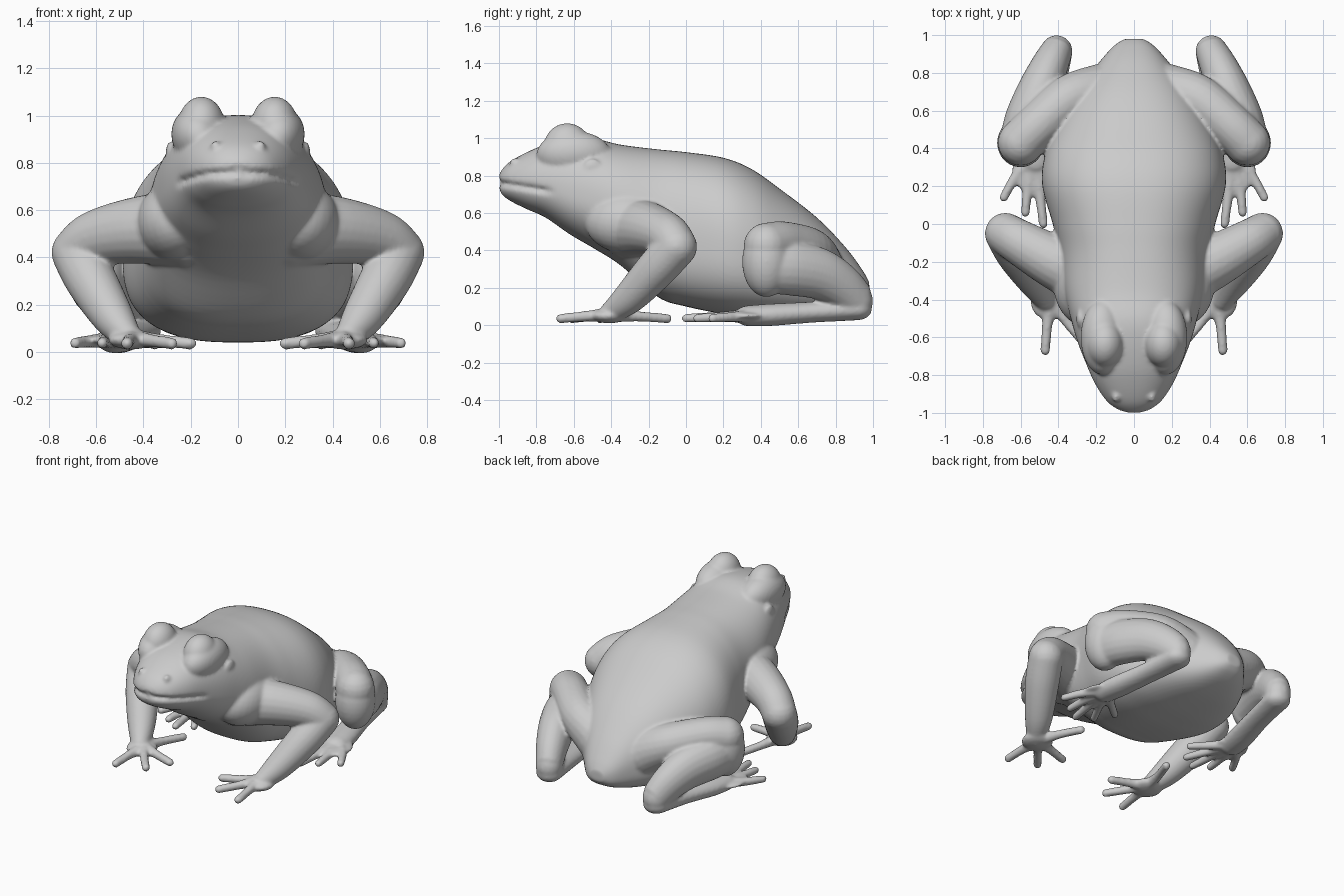
import bpy, bmesh, math
from mathutils import Vector, Matrix

if "Cube" in bpy.data.objects:
    bpy.data.objects.remove(bpy.data.objects["Cube"])

bm = bmesh.new()


def spline(rows, n):
    """Catmull-Rom samples through rows of numbers, n steps per span."""
    out, last = [], len(rows) - 1
    for i in range(last):
        a, b, c, d = (rows[max(0, min(last, i + k))] for k in (-1, 0, 1, 2))
        for j in range(n):
            t = j / n
            out.append([0.5 * (2 * q + (r - p) * t + (2 * p - 5 * q + 4 * r - s) * t * t
                        + (3 * q - p - 3 * r + s) * t ** 3) for p, q, r, s in zip(a, b, c, d)])
    out.append(list(rows[-1]))
    return out


def loft(rings):
    loops = [[bm.verts.new(p) for p in ring] for ring in rings]
    n = len(loops[0])
    for a, b in zip(loops, loops[1:]):
        for i in range(n):
            bm.faces.new((a[i], a[(i + 1) % n], b[(i + 1) % n], b[i]))
    bm.faces.new(loops[0][::-1])
    bm.faces.new(loops[-1])


def ball(center, size, tilt=0, n=10):
    """Ellipsoid, lofted from latitude rings."""
    m = Matrix.Translation(center) @ Matrix.Rotation(tilt, 4, 'Y') @ Matrix.Diagonal((*size, 1))
    rings = []
    for i in range(n + 1):
        a = math.pi * (i + .2) / (n + .4)
        rings.append([m @ Vector((math.sin(a) * math.cos(b), math.sin(a) * math.sin(b), -math.cos(a)))
                      for b in (k * math.pi / n for k in range(2 * n))])
    loft(rings)


def limb(points, side, flat=1.0):
    """Round-ended tube through (x, y, z, radius) points."""
    pts = spline([(side * x, y, z, r) for x, y, z, r in points], 6)
    rings = []
    for i, p in enumerate(pts):
        t = Vector(pts[min(i + 1, len(pts) - 1)][:3]) - Vector(pts[max(i - 1, 0)][:3])
        u = t.cross(Vector((0, 0, 1))).normalized()
        v = u.cross(t).normalized()
        rings.append([Vector(p[:3]) + p[3] * (u * math.cos(a) + v * flat * math.sin(a))
                      for a in (k * math.tau / 20 for k in range(20))])
    loft(rings)
    for p in (pts[0], pts[-1]):
        ball(p[:3], (p[3], p[3], p[3] * flat))


# Torso and head: y, half width, top, bottom
stations = [(-1.0, .03, .80, .74), (-.985, .085, .83, .70), (-.94, .145, .875, .665),
            (-.85, .205, .925, .62), (-.75, .25, .965, .575), (-.62, .30, .995, .485),
            (-.5, .335, 1.0, .415), (-.35, .37, .965, .32), (-.15, .395, .94, .15),
            (0, .43, .925, .10), (.2, .485, .895, .06), (.35, .475, .835, .045),
            (.5, .42, .73, .04), (.7, .31, .575, .05), (.85, .19, .42, .08),
            (.94, .11, .30, .12), (.98, .05, .23, .16)]
rings = []
for y, w, top, bot in spline(stations, 6):
    mid = bot + .43 * (top - bot)
    ring = []
    for k in range(112):
        a = k * math.tau / 112
        c, s = math.cos(a), math.sin(a)
        e = 2 / (2.3 if s > 0 else 2.3 + .5 * max(0, min(1, (y + .3) / .3)))
        x = w * math.copysign(abs(c) ** e, c)
        z = mid + (top - mid if s > 0 else mid - bot) * math.copysign(abs(s) ** e, s)
        p = Vector((x, y, z))
        # Mouth crease
        if y < -.7:
            line = .76 + (y + 1) * -.16
            depth = .025 * math.exp(-((z - line) / .013) ** 2) * min(1, (-.7 - y) / .06)
            p += (Vector((0, -.68, z)) - p).normalized() * depth
        ring.append(p)
    rings.append(ring)
loft(rings)

for s in (-1, 1):
    # Eye mound, its base, nostril, ear disc
    ball((s * .155, -.635, .955), (.1, .125, .125), 0, 16)
    ball((s * .165, -.6, .91), (.115, .2, .13), s * .4, 16)
    ball((s * .095, -.915, .868), (.022, .028, .026))
    ball((s * .288, -.5, .84), (.018, .05, .05))
    # Shoulder and front leg
    ball((s * .26, -.3, .55), (.17, .24, .17), s * .3, 16)
    limb([(.2, -.3, .52, .17), (.42, -.2, .515, .143), (.6, -.1, .48, .12), (.68, -.05, .42, .11)], s)
    limb([(.68, -.05, .42, .11), (.62, -.16, .3, .108), (.53, -.3, .15, .088), (.47, -.4, .07, .06)], s)
    # Hand and fingers
    ball((s * .45, -.41, .05), (.1, .1, .04))
    for mx, my, tx, ty in ((.46, -.54, .47, -.67), (.37, -.5, .28, -.61),
                           (.33, -.43, .2, -.46), (.41, -.26, .35, -.1)):
        limb([(.44, -.4, .055, .042), (mx, my, .048, .028), (tx, ty, .035, .026)], s)
    # Hind leg: thigh then shank, fused at the knee
    limb([(.17, .7, .3, .15), (.34, .66, .39, .13), (.51, .52, .435, .12), (.6, .43, .425, .122)], s)
    ball((s * .6, .43, .34), (.125, .13, .19), 0, 16)
    limb([(.59, .45, .31, .118), (.56, .56, .305, .122), (.5, .71, .275, .115),
          (.45, .83, .21, .1), (.41, .915, .13, .085)], s, 1.2)
    # Hind foot, web and toes
    limb([(.41, .91, .085, .085), (.45, .68, .07, .08), (.5, .45, .055, .085), (.52, .34, .05, .08)], s, .7)
    ball((s * .53, .29, .05), (.12, .14, .025))
    for mx, my, tx, ty in ((.62, .26, .69, .14), (.56, .2, .575, .06), (.5, .17, .48, 0),
                           (.45, .2, .38, .06), (.42, .27, .31, .18)):
        limb([(.52, .36, .05, .04), (mx, my, .045, .028), (tx, ty, .037, .024)], s)

bmesh.ops.recalc_face_normals(bm, faces=bm.faces)
mesh = bpy.data.meshes.new("frog_skin")
bm.to_mesh(mesh)
bm.free()
skin = bpy.data.objects.new("frog_skin", mesh)

# Eyeballs
for s, name in ((-1, "eyeball_left"), (1, "eyeball_right")):
    bpy.ops.mesh.primitive_uv_sphere_add(segments=32, ring_count=20, radius=.07,
                                         location=(s * .2, -.665, .935))
    bpy.context.object.name = name
    bpy.ops.object.shade_smooth()

# Fuse the parts into one smooth skin
bpy.context.collection.objects.link(skin)
fuse = skin.modifiers.new("fuse", 'REMESH')
fuse.mode = 'VOXEL'
fuse.voxel_size = .0105
fuse.use_smooth_shade = True
soften = skin.modifiers.new("soften", 'SMOOTH')
soften.factor = .5
soften.iterations = 6
